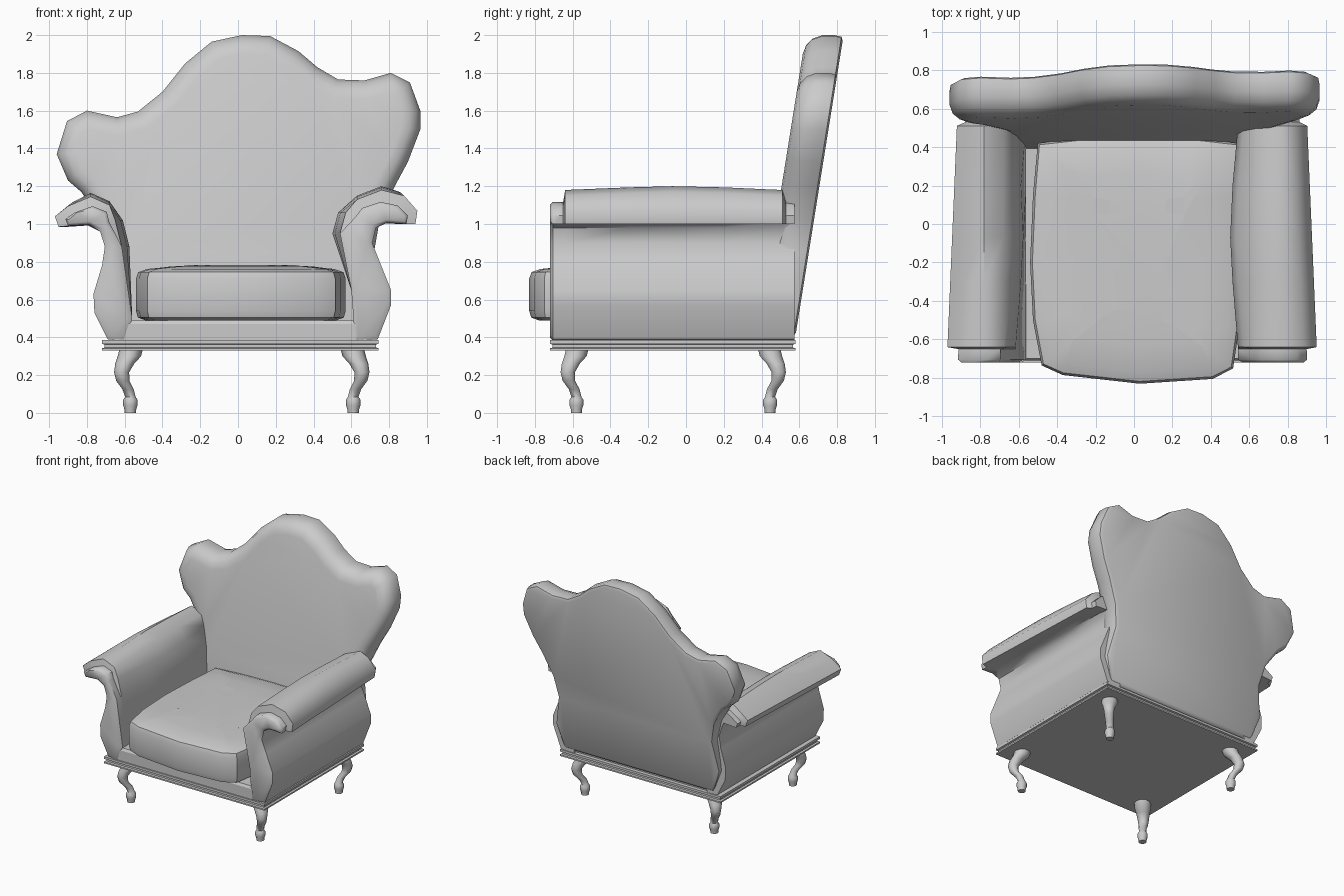
import bpy, bmesh, math
from mathutils import Vector


def loft(name, rings, angle=50):
    """Skin a list of equal-length closed rings and cap both ends."""
    bm = bmesh.new()
    vs = [[bm.verts.new(p) for p in r] for r in rings]
    n = len(rings[0])
    for a, b in zip(vs, vs[1:]):
        for i in range(n):
            j = (i + 1) % n
            bm.faces.new((a[i], a[j], b[j], b[i]))
    caps = [bm.faces.new(vs[0]), bm.faces.new(vs[-1])]
    bm.normal_update()
    bmesh.ops.triangulate(bm, faces=caps)
    bmesh.ops.recalc_face_normals(bm, faces=bm.faces[:])
    me = bpy.data.meshes.new(name)
    bm.to_mesh(me)
    bm.free()
    me.shade_smooth()
    me.set_sharp_from_angle(angle=math.radians(angle))
    ob = bpy.data.objects.new(name, me)
    bpy.context.collection.objects.link(ob)
    return ob


def inset(pts, d):
    """Move a 2D outline inwards by d."""
    n = len(pts)
    area = sum(pts[i - 1][0] * pts[i][1] - pts[i][0] * pts[i - 1][1] for i in range(n))
    s = 1 if area > 0 else -1
    out = []
    for i in range(n):
        p = Vector(pts[i])
        t = (p - Vector(pts[i - 1])).normalized() + (Vector(pts[(i + 1) % n]) - p).normalized()
        t.normalize()
        out.append((p.x - s * t.y * d, p.y + s * t.x * d))
    return out


def rect(x0, x1, y0, y1):
    return [(x0, y0), (x1, y0), (x1, y1), (x0, y1)]


def stack(name, outline, levels, angle=50):
    """Horizontal outline stacked at (height, inset) levels."""
    return loft(name, [[(x, y, z) for x, y in inset(outline, d)] for z, d in levels], angle)


# Moulded plinth and seat frame
stack("plinth", rect(-0.72, 0.745, -0.72, 0.58),
      [(0.33, 0), (0.342, 0), (0.346, 0.02), (0.362, 0.02), (0.366, 0), (0.385, 0)], 20)
stack("seat_frame", rect(-0.65, 0.68, -0.71, 0.55), [(0.38, 0), (0.47, 0), (0.49, 0.015)], 20)

# Domed seat cushion
cushion = [(-0.5, 0.42), (-0.25, 0.45), (0.03, 0.465), (0.3, 0.45), (0.54, 0.42), (0.565, 0.15),
           (0.57, -0.2), (0.545, -0.55), (0.515, -0.75), (0.41, -0.805), (0.03, -0.83),
           (-0.37, -0.785), (-0.48, -0.735), (-0.525, -0.5), (-0.54, -0.2), (-0.525, 0.15)]
stack("seat_cushion", cushion, [(0.49, 0.05), (0.505, 0.01), (0.54, 0), (0.71, 0), (0.745, 0.012),
                                (0.762, 0.06), (0.775, 0.2), (0.782, 0.4)])

# Leaning back with scalloped crest
crest = [(-0.66, 0.4), (-0.73, 0.6), (-0.69, 0.85), (-0.73, 1.02), (-0.83, 1.17), (-0.9, 1.23),
         (-0.96, 1.37), (-0.905, 1.545), (-0.8, 1.6), (-0.64, 1.565), (-0.53, 1.595), (-0.40, 1.7),
         (-0.28, 1.85), (-0.14, 1.965), (0.02, 2.0), (0.17, 1.995), (0.32, 1.915), (0.42, 1.83),
         (0.53, 1.765), (0.67, 1.76), (0.81, 1.8), (0.91, 1.75), (0.965, 1.6), (0.965, 1.5),
         (0.9, 1.33), (0.83, 1.2), (0.75, 1.02), (0.72, 0.85), (0.77, 0.6), (0.71, 0.4)]
loft("chair_back", [[(x, 0.575 + 0.16 * (z - 0.38) - depth, z) for x, z in inset(crest, d)]
                    for depth, d in [(0, 0.03), (0.01, 0.008), (0.05, 0), (0.11, 0), (0.16, 0.018),
                                     (0.19, 0.055), (0.2, 0.1)]])

# Scrolled arms, each side with its own profile
left = [(-0.6, 0.38), (-0.69, 0.39), (-0.76, 0.53), (-0.765, 0.63), (-0.72, 0.78), (-0.705, 0.88),
        (-0.73, 0.96), (-0.8, 0.995), (-0.95, 0.985), (-0.97, 1.04), (-0.9, 1.115), (-0.78, 1.165),
        (-0.68, 1.12), (-0.61, 1.02), (-0.575, 0.88), (-0.56, 0.5)]
right = [(0.62, 0.38), (0.74, 0.39), (0.81, 0.57), (0.81, 0.65), (0.75, 0.8), (0.71, 0.9),
         (0.73, 0.98), (0.8, 1.01), (0.94, 1.0), (0.95, 1.07), (0.88, 1.17), (0.76, 1.2),
         (0.63, 1.15), (0.53, 1.06), (0.5, 0.95), (0.6, 0.65)]


def arm_ring(prof, y, d, core, bulge):
    side = 1 if prof[0][0] > 0 else -1
    ring = []
    for i, (x, z) in enumerate(inset(prof, d)):
        if 6 < i < 14:                       # padded roll: tapers back, steps in at ends
            if abs(x) > 0.78:
                x -= side * 0.05 * (y + 0.65) / 1.17
            z -= 0.02 * (1 - bulge) * (z > 1.1)
            if core:
                x = side * (0.74 + (abs(x) - 0.74) * 0.75)
                z = 1.0 + (z - 1.0) * 0.65
        if i in (13, 14):
            x += side * 0.04 * (1 - bulge)
        ring.append((x, y, z))
    return ring


for name, prof in (("left_arm", left), ("right_arm", right)):
    loft(name, [arm_ring(prof, *a) for a in
                [(-0.72, 0.025, 1, 0), (-0.705, 0, 1, 0), (-0.65, 0, 1, 0), (-0.64, 0, 0, 0),
                 (-0.3, 0, 0, 0.7), (-0.07, 0, 0, 1), (0.2, 0, 0, 0.7), (0.51, 0, 0, 0),
                 (0.53, 0, 1, 0), (0.575, 0, 1, 0)]])

# Cabriole legs: (height, outward offset, radius)
shape = [(0.34, -0.005, 0.062), (0.3, 0.005, 0.062), (0.26, 0.03, 0.05), (0.215, 0.046, 0.04),
         (0.17, 0.04, 0.035), (0.125, 0.012, 0.03), (0.085, 0, 0.028), (0.07, 0, 0.038),
         (0.04, 0, 0.038), (0.015, 0, 0.03), (0, 0, 0.03)]
for sx, fx, xn in ((-1, -0.57, "left"), (1, 0.61, "right")):
    for sy, fy, yn in ((-1, -0.58, "front"), (1, 0.445, "back")):
        loft(f"{yn}_{xn}_leg",
             [[(fx + sx * o + r * math.cos(k * math.pi / 5), fy + sy * o + r * math.sin(k * math.pi / 5), z)
               for k in range(10)] for z, o, r in shape])
